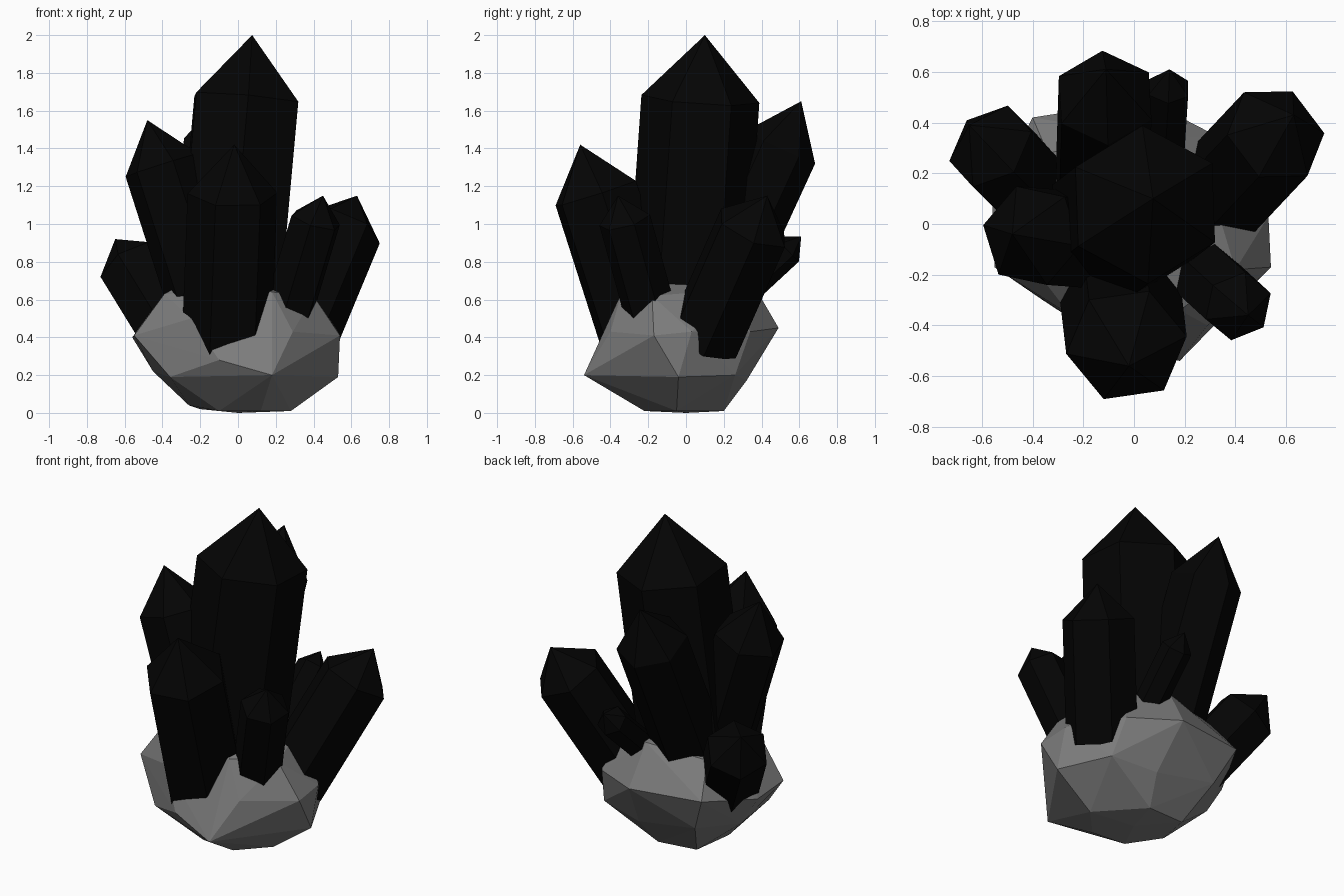
import bpy, bmesh
from math import cos, sin, radians
from mathutils import Vector

if "Cube" in bpy.data.objects:
    bpy.data.objects.remove(bpy.data.objects["Cube"])


def material(name, value):
    mat = bpy.data.materials.new(name)
    mat.diffuse_color = (value, value, value, 1)
    mat.use_nodes = True
    mat.node_tree.nodes["Principled BSDF"].inputs["Base Color"].default_value = mat.diffuse_color
    return mat


black = material("black_crystal", 0.0012)
grey = material("dark_rock", 0.2)


def finish(bm, name, mat):
    bmesh.ops.recalc_face_normals(bm, faces=bm.faces)
    mesh = bpy.data.meshes.new(name)
    bm.to_mesh(mesh)
    bm.free()
    mesh.materials.append(mat)
    obj = bpy.data.objects.new(name, mesh)
    bpy.context.collection.objects.link(obj)
    return obj


def crystal(name, base, tip, radius, cap, phase):
    """Straight six-sided prism closed by a pyramid tip."""
    base, tip = Vector(base), Vector(tip)
    axis = (tip - base).normalized()
    u = (Vector((1, 0, 0)) - axis * axis.x).normalized()
    v = axis.cross(u)
    bm = bmesh.new()

    def ring(center):
        angles = [radians(phase + 60 * i) for i in range(6)]
        return [bm.verts.new(center + (u * cos(a) + v * sin(a)) * radius) for a in angles]

    low = ring(base)
    high = ring(tip - axis * cap)
    point = bm.verts.new(tip)
    bm.faces.new(low[::-1])
    for i in range(6):
        j = (i + 1) % 6
        bm.faces.new((low[i], low[j], high[j], high[i]))
        bm.faces.new((high[i], high[j], point))
    finish(bm, name, black)


# Faceted rock base: hull of its corner points
corners = [
    (-.26, -.05, .04), (.28, -.05, .01), (-.04, -.27, .07), (-.1, -.2, .01),
    (.12, -.22, .01), (.05, .2, .01), (-.2, .18, .02), (0, 0, 0),
    (.18, -.54, .2), (-.36, -.3, .19), (.53, -.04, .19), (-.45, .1, .22),
    (-.3, .34, .24), (.1, .32, .17), (.38, .26, .2),
    (-.1, -.47, .28), (.29, -.4, .43), (.54, -.17, .41), (.53, .03, .43),
    (.34, .34, .43), (.05, .49, .45), (-.4, .42, .46), (-.56, .1, .4),
    (-.55, -.17, .41), (-.25, -.36, .5),
    (.4, -.18, .62), (.21, -.1, .69), (.18, -.34, .64), (-.28, -.12, .69),
    (-.39, -.18, .63), (.28, .22, .65), (.03, .35, .69), (-.34, .28, .65),
]
bm = bmesh.new()
for c in corners:
    bm.verts.new(c)
hull = bmesh.ops.convex_hull(bm, input=bm.verts)
loose = [e for e in hull["geom_interior"] if isinstance(e, bmesh.types.BMVert)]
bmesh.ops.delete(bm, geom=loose, context="VERTS")
finish(bm, "rock_base", grey)

# Crystals: name, base, tip, radius, tip length, rotation
for spec in [
    ("main_crystal", (-.08, -.02, .3), (.075, .1, 2), .313, .34, 32),
    ("front_crystal", (-.06, -.22, .36), (-.02, -.56, 1.42), .24, .27, 8),
    ("back_crystal", (-.13, -.01, .3), (-.11, .61, 1.65), .205, .27, 33),
    ("left_crystal", (-.08, -.07, .3), (-.48, -.04, 1.55), .205, .25, -12),
    ("right_back_crystal", (.31, .09, .38), (.63, .43, 1.15), .208, .2, 10),
    ("left_back_crystal", (-.3, .04, .35), (-.65, .39, .92), .183, .18, 5),
    ("right_front_crystal", (.21, -.14, .35), (.45, -.36, 1.15), .14, .14, 18),
    ("small_back_crystal", (.11, .14, .5), (.14, .61, .935), .09, .1, 30),
]:
    crystal(*spec)
